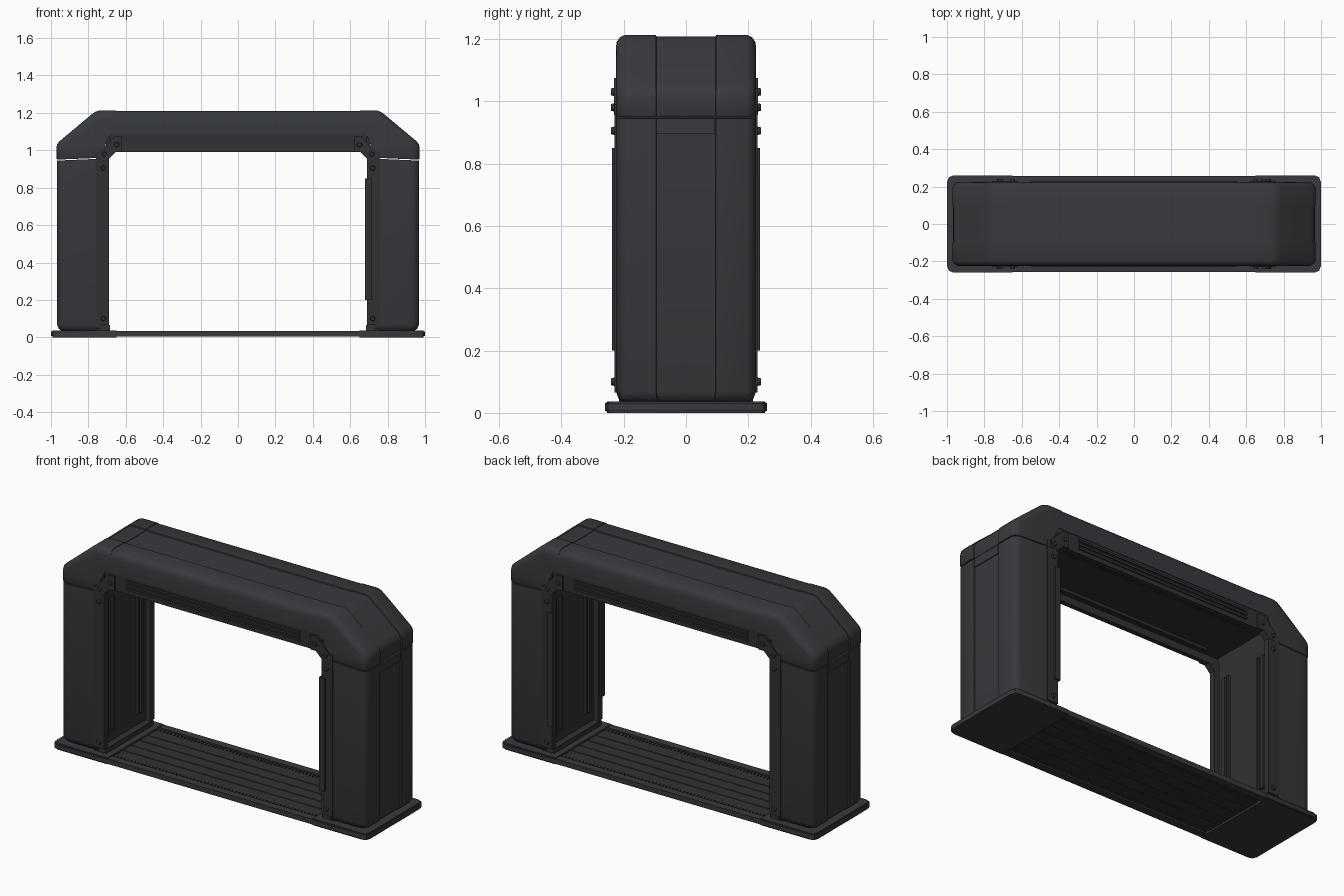
import bpy, bmesh, math
from mathutils import Vector, Matrix

cube = bpy.data.objects.get("Cube")
if cube:
    bpy.data.objects.remove(cube)


def material(name, rgb):
    m = bpy.data.materials.new(name)
    m.use_nodes = True
    m.diffuse_color = (*rgb, 1)
    bsdf = m.node_tree.nodes["Principled BSDF"]
    bsdf.inputs["Base Color"].default_value = (*rgb, 1)
    bsdf.inputs["Roughness"].default_value = 0.6
    return m


SHELL = material("charcoal shell", (0.040, 0.041, 0.047))
TRIM = material("dark trim", (0.031, 0.031, 0.035))


def finish(name, bm, mat, angle=30):
    bmesh.ops.recalc_face_normals(bm, faces=bm.faces[:])
    me = bpy.data.meshes.new(name)
    bm.to_mesh(me)
    bm.free()
    ob = bpy.data.objects.new(name, me)
    bpy.context.collection.objects.link(ob)
    me.materials.append(mat)
    bpy.ops.object.select_all(action='DESELECT')
    bpy.context.view_layer.objects.active = ob
    ob.select_set(True)
    bpy.ops.object.shade_smooth_by_angle(angle=math.radians(angle))
    return ob


def add_box(bm, x, y, z):
    size = [b - a for a, b in (x, y, z)]
    mid = [(a + b) / 2 for a, b in (x, y, z)]
    bmesh.ops.create_cube(bm, size=1, matrix=Matrix.Translation(mid) @ Matrix.Diagonal((*size, 1)))


def boxes(name, items, mat=TRIM):
    bm = bmesh.new()
    for it in items:
        add_box(bm, *it)
    return finish(name, bm, mat)


def span(s, a, b):
    return tuple(sorted((s * a, s * b)))


def add_prism(bm, pts, axis, lo, hi):
    # polygon in x-y (axis z) or x-z (axis y), extruded from lo to hi
    put = (lambda p, h: (p[0], p[1], h)) if axis == 'z' else (lambda p, h: (p[0], h, p[1]))
    ends = [[bm.verts.new(put(p, h)) for p in pts] for h in (lo, hi)]
    bm.faces.new(ends[0])
    bm.faces.new(ends[1])
    for i in range(len(pts)):
        j = (i + 1) % len(pts)
        bm.faces.new((ends[0][i], ends[0][j], ends[1][j], ends[1][i]))


# Rounded shell section: y position and depth below the outer surface
half = [(0.225, 0.045), (0.222, 0.025), (0.212, 0.009), (0.195, 0.0),
        (0.097, 0.0), (0.095, 0.006)]
section = [(-y, d) for y, d in half] + [(y, d) for y, d in reversed(half)]


def shell(name, stations, side=1):
    # station: outer point, inner point, shrink at the edge
    bm = bmesh.new()
    rings = []
    for outer, inner, shrink in stations:
        o, i = Vector(outer), Vector(inner)
        d = (i - o).normalized()
        pts = [(y * (1 - shrink * 4), o + d * (dep + shrink)) for y, dep in section]
        w = 0.225 * (1 - shrink * 4)
        pts += [(w, i), (-w, i)]
        rings.append([bm.verts.new((side * p.x, y, p.y)) for y, p in pts])
    for a, b in zip(rings, rings[1:]):
        for k in range(len(a)):
            n = (k + 1) % len(a)
            bm.faces.new((a[k], a[n], b[n], b[k]))
    bm.faces.new(rings[0])
    bm.faces.new(rings[-1])
    return finish(name, bm, SHELL, 35)


for s, side in ((1, "left"), (-1, "right")):
    # Outer housing: leg and angled corner
    shell(side + "_leg", [((0.968, 0.035), (0.735, 0.035), 0.025),
                          ((0.968, 0.045), (0.735, 0.045), 0.010),
                          ((0.968, 0.070), (0.735, 0.070), 0.0),
                          ((0.968, 0.945), (0.735, 0.955), 0.0)], s)
    shell(side + "_corner", [((0.971, 0.950), (0.735, 0.960), 0.003),
                             ((0.971, 0.956), (0.735, 0.966), 0.0),
                             ((0.971, 1.015), (0.725, 1.000), 0.0),
                             ((0.966, 1.035), (0.715, 1.020), 0.0),
                             ((0.950, 1.052), (0.705, 1.040), 0.0),
                             ((0.785, 1.190), (0.690, 1.075), 0.0),
                             ((0.765, 1.205), (0.685, 1.083), 0.0),
                             ((0.740, 1.213), (0.680, 1.088), 0.0),
                             ((0.652, 1.213), (0.652, 1.090), 0.0)], s)
    # Handle lip at the top of the outer centre panel
    boxes(side + "_leg_lip", [(span(s, 0.955, 0.967), (-0.094, 0.092), (0.895, 0.945))], SHELL)

    # Inner frame posts, gussets and lining
    boxes(side + "_posts", [(span(s, 0.69, 0.76), span(f, 0.195, 0.229), (0.065, 0.99))
                            for f in (1, -1)])
    bm = bmesh.new()
    for f in (1, -1):
        pts = [(0.62, 0.99), (0.655, 0.99), (0.69, 0.955), (0.735, 0.955),
               (0.735, 1.0), (0.66, 1.075), (0.62, 1.075)]
        add_prism(bm, [(s * x, z) for x, z in pts], 'y', *span(f, 0.195, 0.231))
    finish(side + "_gussets", bm, TRIM)
    boxes(side + "_lining", [(span(s, 0.722, 0.75), (-0.2, 0.2), (0.035, 1.04))])
    boxes(side + "_lining_ribs", [(span(s, 0.708, 0.725), (y - w, y + w), (0.13, 0.9))
                                  for y, w in ((-0.15, 0.012), (-0.115, 0.006),
                                               (0.115, 0.006), (0.15, 0.012))])
    boxes(side + "_post_foot", [(span(s, 0.685, 0.76), (-0.215, 0.215), (0.03, 0.065))])

    # Bolts on both faces of the frame
    bm = bmesh.new()
    for f in (1, -1):
        for x, z in ((0.72, 0.10), (0.72, 0.905), (0.715, 0.98), (0.65, 1.03)):
            bmesh.ops.create_cone(bm, cap_ends=True, segments=12, radius1=0.014, radius2=0.011,
                                  depth=0.012, matrix=Matrix.Translation((s * x, f * 0.234, z))
                                  @ Matrix.Rotation(f * -math.pi / 2, 4, 'X'))
    finish(side + "_bolts", bm, TRIM)

    # Base end plate with clipped outer corners
    bm = bmesh.new()
    outline = [(0.65, -0.26), (0.965, -0.26), (0.99, -0.25), (0.999, -0.225),
               (0.999, 0.225), (0.99, 0.25), (0.965, 0.26), (0.65, 0.26)]
    add_prism(bm, [(s * x, y) for x, y in outline], 'z', 0.004, 0.037)
    rim = [e for e in bm.edges if abs(e.verts[0].co.z - e.verts[1].co.z) < 1e-5
           and not all(abs(v.co.x) < 0.66 for v in e.verts)]
    bmesh.ops.bevel(bm, geom=rim, offset=0.006, segments=2, affect='EDGES')
    for v in bm.verts:
        v.co.z -= 0.004 if v.co.z < 0.02 else 0
    finish(side + "_base_plate", bm, SHELL)

# Top beam
shell("top_beam", [((x, 1.210), (x, 1.088), 0.0) for x in (0.652, -0.652)])

# Horizontal rails under the beam, with raised ridges
boxes("beam_rails", [((-0.69, 0.69), span(f, 0.195, 0.222), (0.99, 1.095)) for f in (1, -1)])
boxes("beam_rail_ridges", [((-0.55, 0.55), span(f, 0.21, 0.229), (z, z + 0.012))
                           for f in (1, -1) for z in (1.015, 1.038, 1.06)])
boxes("ceiling_panel", [((-0.725, 0.725), (-0.2, 0.2), (1.03, 1.092))])
boxes("ceiling_ribs", [((-0.6, 0.6), (y - 0.008, y + 0.008), (1.015, 1.032))
                       for y in (-0.15, 0.15)])

# Narrow light strips on one post
boxes("post_light_strips", [((0.68, 0.715), span(f, 0.205, 0.238), (0.2, 0.85)) for f in (1, -1)])

# Floor: edge rails, slats and a perforated band along each side
boxes("floor_edge_rails", [((-0.652, 0.652), span(f, 0.212, 0.256), (0.004, 0.033))
                           for f in (1, -1)], SHELL)
boxes("floor_slats", [((-0.652, 0.652), (c - 0.035, c + 0.035), (0.010, 0.026))
                      for c in (-0.15, -0.075, 0, 0.075, 0.15)])
boxes("floor_slat_joints", [((-0.652, 0.652), (c - 0.008, c + 0.008), (0.012, 0.018))
                            for c in (-0.1125, -0.0375, 0.0375, 0.1125)])
boxes("floor_grating", [((x * 0.022 - 0.008, x * 0.022 + 0.008), span(f, 0.18, 0.215),
                         (0.012, 0.026)) for x in range(-29, 30) for f in (1, -1)])
